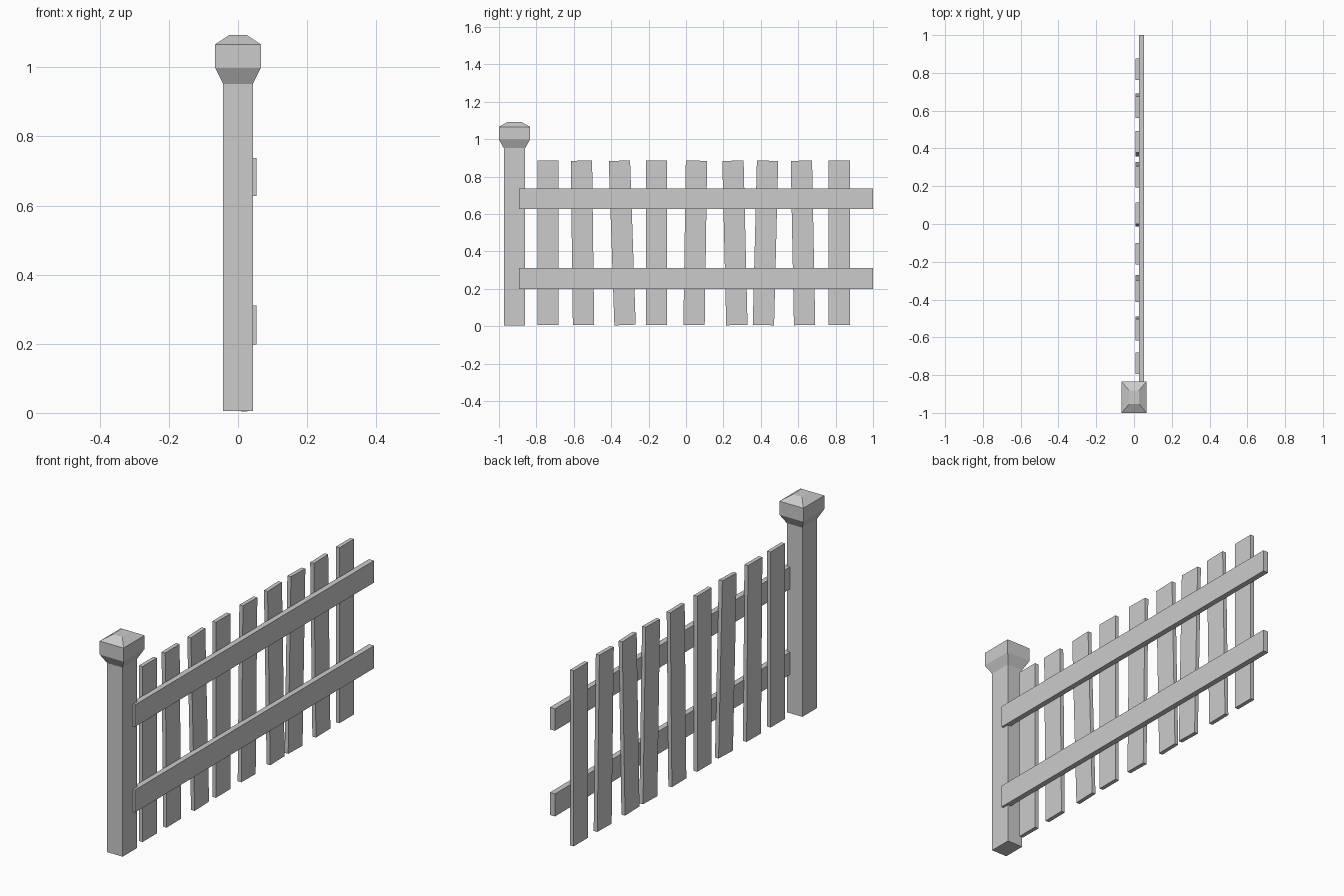
import bpy, bmesh, math

if "Cube" in bpy.data.objects:
    bpy.data.objects.remove(bpy.data.objects["Cube"])


def box(name, lo, hi, tilt=0.0):
    """Box between two corners, tilted about x around its centre."""
    size = [b - a for a, b in zip(lo, hi)]
    bm = bmesh.new()
    bmesh.ops.create_cube(bm, size=1)
    bmesh.ops.scale(bm, vec=size, verts=bm.verts)
    obj = add(name, bm)
    obj.location = [(a + b) / 2 for a, b in zip(lo, hi)]
    obj.rotation_euler.x = tilt
    return obj


def add(name, bm):
    bmesh.ops.recalc_face_normals(bm, faces=bm.faces)
    mesh = bpy.data.meshes.new(name)
    bm.to_mesh(mesh)
    bm.free()
    obj = bpy.data.objects.new(name, mesh)
    bpy.context.collection.objects.link(obj)
    return obj


# Post with flared cap: stacked rectangles (half x, half y, z)
POST_Y = -0.917
levels = [(0.043, 0.057, 0.005), (0.043, 0.057, 0.952), (0.066, 0.083, 0.998),
          (0.066, 0.083, 1.066), (0.026, 0.036, 1.093)]
bm = bmesh.new()
rings = [[bm.verts.new((sx * hx, POST_Y + sy * hy, z))
          for sx, sy in ((-1, -1), (1, -1), (1, 1), (-1, 1))]
         for hx, hy, z in levels]
for a, b in zip(rings, rings[1:]):
    for i in range(4):
        j = (i + 1) % 4
        bm.faces.new((a[i], a[j], b[j], b[i]))
bm.faces.new(rings[0][::-1])
bm.faces.new(rings[-1])
add("post", bm)

# Horizontal rails
for name, z0, z1 in (("lower_rail", 0.198, 0.311), ("upper_rail", 0.627, 0.737)):
    box(name, (0.026, -0.893, z0), (0.054, 1.0, z1))

# Pickets: (y at top, y at bottom), some leaning
pickets = [(-0.738, -0.738), (-0.559, -0.548), (-0.356, -0.326),
           (-0.158, -0.158), (0.056, 0.043), (0.251, 0.272),
           (0.436, 0.414), (0.617, 0.634), (0.82, 0.82)]
for i, (top, bottom) in enumerate(pickets, 1):
    y = (top + bottom) / 2
    box(f"picket_{i}", (0.008, y - 0.057, 0.006), (0.028, y + 0.057, 0.885),
        math.atan2(bottom - top, 0.88))
